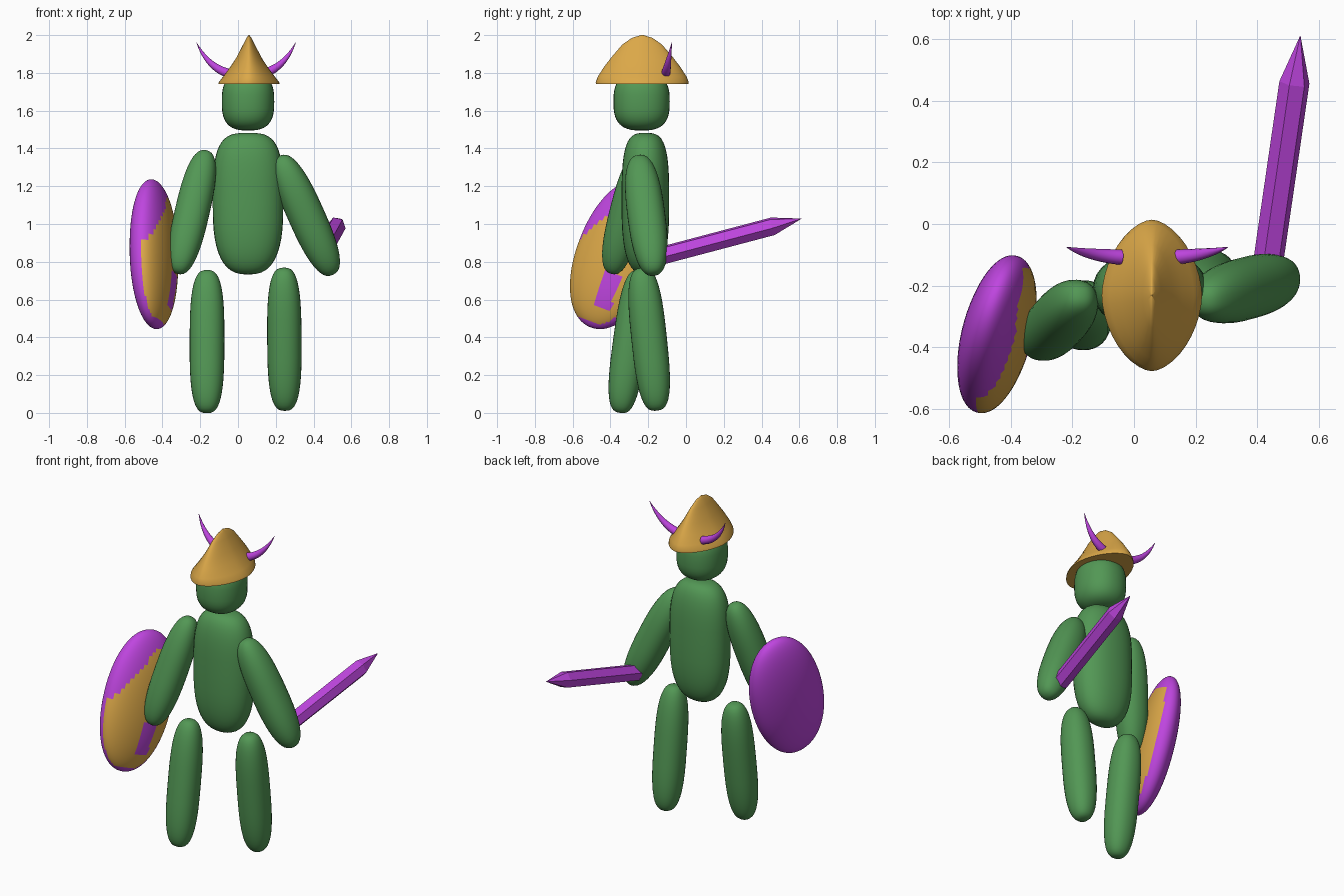
import bpy, bmesh, math
from mathutils import Vector, Matrix

if "Cube" in bpy.data.objects:
    bpy.data.objects.remove(bpy.data.objects["Cube"])


def material(name, rgb):
    m = bpy.data.materials.new(name)
    m.diffuse_color = (*rgb, 1)
    m.use_nodes = True
    m.node_tree.nodes["Principled BSDF"].inputs["Base Color"].default_value = m.diffuse_color
    return m


GREEN = material("green", (0.085, 0.31, 0.09))
PURPLE = material("purple", (0.52, 0.06, 0.74))
GOLD = material("gold", (0.71, 0.39, 0.065))


def loft(name, rings, mats, angle=40):
    """Skin closed rings of points and cap both ends."""
    bm = bmesh.new()
    loops = [[bm.verts.new(p) for p in ring] for ring in rings]
    n = len(loops[0])
    for a, b in zip(loops, loops[1:]):
        for i in range(n):
            j = (i + 1) % n
            bm.faces.new((a[i], a[j], b[j], b[i]))
    bm.faces.new(loops[0][::-1])
    bm.faces.new(loops[-1])
    bmesh.ops.recalc_face_normals(bm, faces=bm.faces)
    me = bpy.data.meshes.new(name)
    bm.to_mesh(me)
    bm.free()
    ob = bpy.data.objects.new(name, me)
    bpy.context.collection.objects.link(ob)
    for m in mats:
        me.materials.append(m)
    bpy.ops.object.select_all(action='DESELECT')
    ob.select_set(True)
    bpy.context.view_layer.objects.active = ob
    bpy.ops.object.shade_smooth_by_angle(angle=math.radians(angle))
    return ob


def oval(rx, ry, power=2.0, n=32):
    """Superellipse outline."""
    out = []
    for i in range(n):
        a = 2 * math.pi * i / n
        c, s = math.cos(a), math.sin(a)
        out.append((rx * math.copysign(abs(c) ** (2 / power), c),
                    ry * math.copysign(abs(s) ** (2 / power), s)))
    return out


def frame(axis, side=Vector((1, 0, 0))):
    z = axis.normalized()
    y = z.cross(side).normalized()
    return Matrix((y.cross(z), y, z)).transposed()


def blob(name, bottom, top, rx, ry, p_top=2.6, p_bot=2.6, mats=(GREEN,), power=2.2,
         side=Vector((1, 0, 0)), steps=24, n=32):
    """Rounded, slightly boxy ellipsoid between two end points."""
    a, b = Vector(bottom), Vector(top)
    rot, mid, half = frame(b - a, side), (a + b) / 2, (b - a).length / 2
    rings = []
    for i in range(steps + 1):
        t = -math.pi / 2 + math.pi * i / steps
        t = max(-1.54, min(1.54, t))
        p = p_top if t > 0 else p_bot
        r = math.cos(t) ** (2 / p)
        z = math.copysign(abs(math.sin(t)) ** (2 / p), t) * half
        rings.append([mid + rot @ Vector((x * r, y * r, z)) for x, y in oval(rx, ry, power, n)])
    return loft(name, rings, mats, 70)


def tube(name, path, radii, sides, mat, angle, turn=0.0):
    """Tapered round or faceted bar along a path."""
    rings = []
    for i, p in enumerate(path):
        d = path[min(i + 1, len(path) - 1)] - path[max(i - 1, 0)]
        rot = frame(d, Vector((0.99, 0.1, 0.05)))
        rings.append([p + rot @ Vector((math.cos(t), math.sin(t), 0)) * radii[i]
                      for t in (turn + 2 * math.pi * k / sides for k in range(sides))])
    return loft(name, rings, [mat], angle)


# Body
blob("head", (0.053, -0.235, 1.495), (0.053, -0.235, 1.80), 0.139, 0.149, 2.8, 2.8)
blob("torso", (0.053, -0.215, 0.733), (0.053, -0.215, 1.482), 0.187, 0.126, 3.4, 2.7)

# Limbs
blob("left_arm", (-0.318, -0.395, 0.738), (-0.168, -0.23, 1.388), 0.092, 0.092)
blob("right_arm", (0.502, -0.17, 0.732), (0.22, -0.25, 1.36), 0.097, 0.10)
blob("left_leg", (-0.165, -0.348, 0.0), (-0.163, -0.245, 0.755), 0.092, 0.09, 3.0, 3.0)
blob("right_leg", (0.248, -0.155, 0.012), (0.243, -0.235, 0.768), 0.091, 0.094, 3.0, 3.0)

# Hat: ridged cone, narrow sideways and long front to back
profile = [(1.74, 0.163, 0.245), (1.752, 0.159, 0.246), (1.78, 0.137, 0.235),
           (1.83, 0.1, 0.203), (1.88, 0.067, 0.165), (1.95, 0.031, 0.105),
           (1.985, 0.013, 0.055), (2.0, 0.002, 0.006)]
loft("hat", [[Vector((0.058 + x, -0.232 + y, z)) for x, y in oval(hx, hy, 1.75, 40)]
             for z, hx, hy in profile], [GOLD], 50)

# Horns, mirrored
for label, s in (("left", -1), ("right", 1)):
    p0, p1, p2 = (Vector((0.043 + s * x, y, z)) for x, y, z in
                  ((0.085, -0.108, 1.795), (0.20, -0.10, 1.825), (0.262, -0.075, 1.96)))
    ts = [i / 10 for i in range(11)]
    tube(label + "_horn",
         [p0 * (1 - t) ** 2 + p1 * 2 * t * (1 - t) + p2 * t * t for t in ts],
         [0.0235 * (1 - t ** 1.6) + 0.001 for t in ts], 12, PURPLE, 60)

# Sword: six-sided bar with a pointed tip
tube("sword", [Vector((0.435, -0.13, 0.832)), Vector((0.521, 0.46, 0.988)),
               Vector((0.54, 0.61, 1.028))],
     [0.05, 0.05, 0.001], 6, PURPLE, 10, math.radians(12))

# Shield: tilted thick disc, gold inner face with a purple rim and patch
e1 = Vector((0, 0.355, 0.935))
e2 = Vector((0.353, 0.875, -0.332))
nrm = Vector((-0.935, 0.331, -0.125))
mid = Vector((-0.445, -0.358, 0.84))
shield = blob("shield", mid - e1 * 0.414, mid + e1 * 0.414, 0.231, 0.104, 2.1, 2.1,
              (PURPLE, GOLD), 2.1, e2, 40, 56)
for f in shield.data.polygons:
    q = f.center - mid
    a, b, c = q.dot(e1) / 0.414, q.dot(e2) / 0.231, q.dot(nrm) / 0.104
    inner = c < -0.28 - 0.2 * b and -0.93 < a < 0.75 + 0.8 * min(b, 0)
    patch = abs(a + 0.48) < 0.26 and abs(b - 0.2) < 0.2
    f.material_index = int(inner and not patch)
